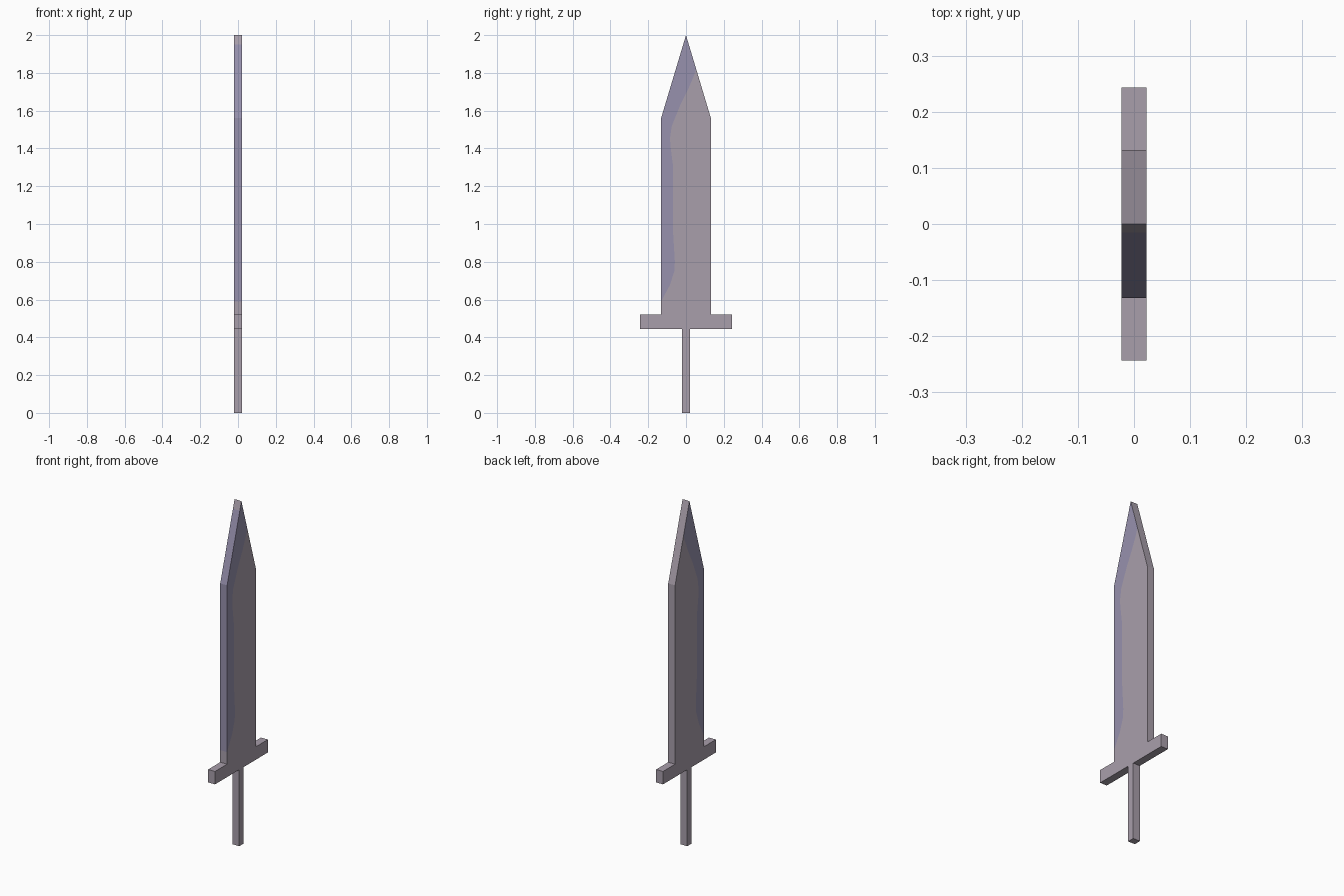
import bpy, bmesh

if "Cube" in bpy.data.objects:
    bpy.data.objects.remove(bpy.data.objects["Cube"])

T = 0.022      # half thickness along x
W = 0.132      # half width of the blade


def linear(c):
    c /= 255
    return c / 12.92 if c <= 0.04045 else ((c + 0.055) / 1.055) ** 2.4


def material(name, rgb):
    m = bpy.data.materials.new(name)
    m.diffuse_color = (*[linear(c) for c in rgb], 1)
    m.use_nodes = True
    m.node_tree.nodes["Principled BSDF"].inputs["Base Color"].default_value = m.diffuse_color
    return m


steel = material("warm_grey", (169, 159, 171))
tint = material("violet_grey", (151, 145, 174))


def slab(name, regions, edge_rule=None, open_rule=None):
    """Extrude joined (y, z) regions along x; each region has a material index."""
    bm = bmesh.new()
    points = {}

    def vert(p):
        if p not in points:
            points[p] = bm.verts.new((-T, *p))
        return points[p]

    for outline, index in regions:
        bm.faces.new([vert(p) for p in outline]).material_index = index
    ext = bmesh.ops.extrude_face_region(bm, geom=bm.faces[:], use_keep_orig=True)
    moved = [v for v in ext["geom"] if isinstance(v, bmesh.types.BMVert)]
    bmesh.ops.translate(bm, verts=moved, vec=(2 * T, 0, 0))
    bmesh.ops.recalc_face_normals(bm, faces=bm.faces[:])
    for f in bm.faces:
        if abs(f.normal.x) < 0.5:
            f.material_index = int(bool(edge_rule and edge_rule(f)))
    if open_rule:
        hidden = [f for f in bm.faces if open_rule(f)]
        bmesh.ops.delete(bm, geom=hidden, context="FACES")
    mesh = bpy.data.meshes.new(name)
    bm.to_mesh(mesh)
    bm.free()
    mesh.materials.append(steel)
    mesh.materials.append(tint)
    ob = bpy.data.objects.new(name, mesh)
    bpy.context.collection.objects.link(ob)
    return ob


def box(y, z0, z1):
    return [(-y, z0), (y, z0), (y, z1), (-y, z1)]


# Blade: tinted strip along the front edge, wavy border to the plain steel
low, high = (-W, 0.59), (0.054, 1.82)
wave = [(-0.085, 0.677), (-0.062, 0.75), (-0.059, 0.80), (-0.068, 0.95),
        (-0.069, 1.31), (-0.083, 1.42), (-0.084, 1.46), (-0.075, 1.52),
        (-0.03, 1.63), (0.01, 1.71), (0.04, 1.78)]
tinted = [low, *wave, high, (0, 2), (-0.015, 1.95), (-W, 1.56)]
plain = [(-W, 0.52), (W, 0.52), (W, 1.56), high, *wave[::-1], low]
slab("blade", [(tinted, 1), (plain, 0)],
     edge_rule=lambda f: f.normal.y < -0.5 and 0.6 < f.calc_center_median().z < 1.95,
     open_rule=lambda f: f.normal.z < -0.9)

# Cross guard
slab("guard", [(box(0.243, 0.445, 0.52), 0)])

# Grip
slab("grip", [(box(0.02, 0, 0.445), 0)], open_rule=lambda f: f.normal.z > 0.9)
